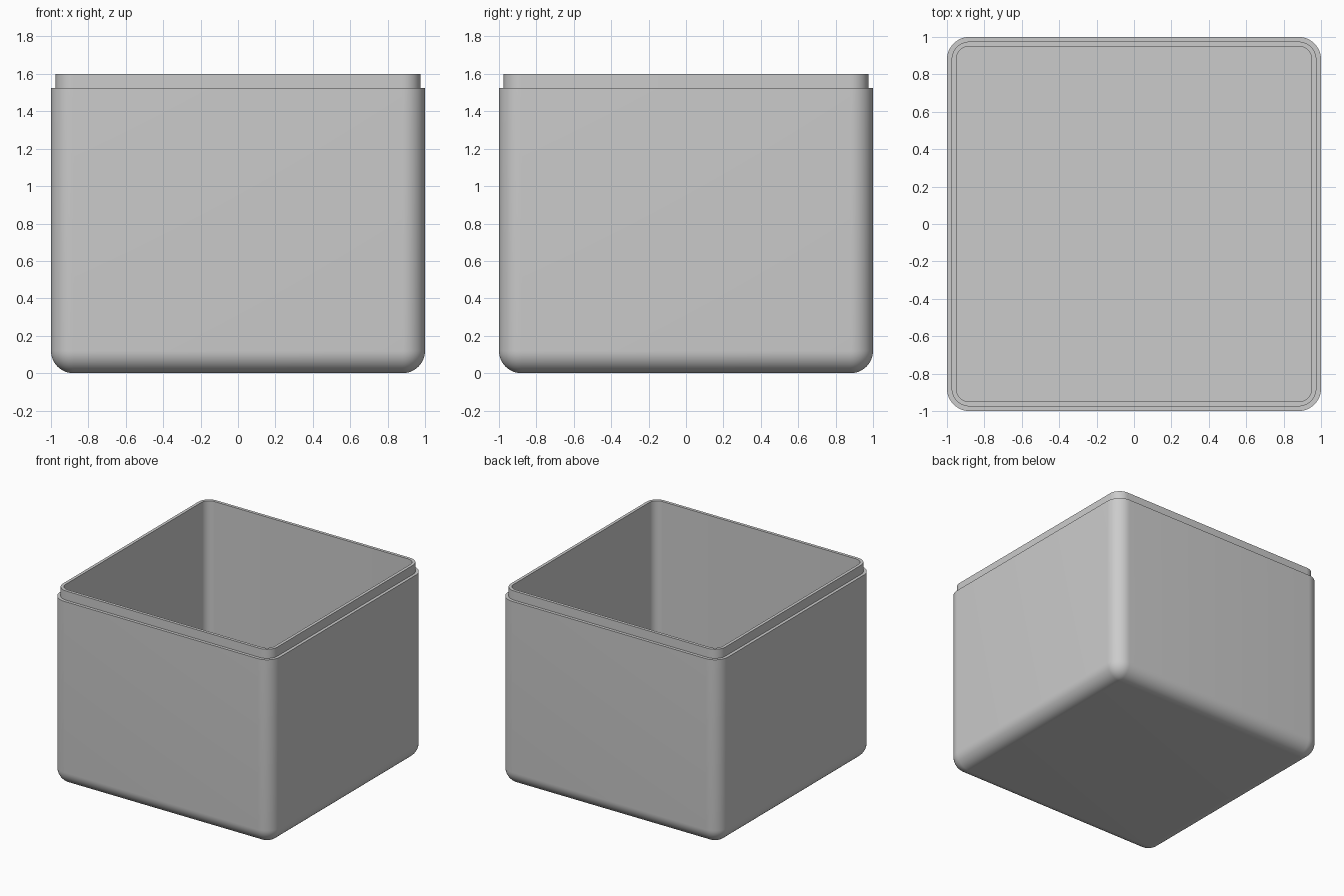
import bpy, bmesh, math

cube = bpy.data.objects.get("Cube")
if cube:
    bpy.data.objects.remove(cube, do_unlink=True)

HEIGHT, SHOULDER = 1.6, 1.525
OUTER, LIP, INNER = 1.0, 0.975, 0.95
FILLET, FLOOR = 0.12, 0.05
STEPS = 12

grey = bpy.data.materials.new("plain grey")
grey.use_nodes = True
colour = (0.6, 0.6, 0.6, 1)
grey.diffuse_color = colour
grey.node_tree.nodes["Principled BSDF"].inputs["Base Color"].default_value = colour


def ring(bm, half, radius, z):
    """Rounded square loop of vertices, counter-clockwise."""
    verts = []
    for corner in range(4):
        turn = corner * math.pi / 2
        cx = (half - radius) * math.copysign(1, math.cos(turn + math.pi / 4))
        cy = (half - radius) * math.copysign(1, math.sin(turn + math.pi / 4))
        for i in range(STEPS + 1):
            a = turn + i / STEPS * math.pi / 2
            verts.append(bm.verts.new((cx + radius * math.cos(a), cy + radius * math.sin(a), z)))
    return verts


# Section through the wall as (half width, corner radius, height):
# bottom fillet, shoulder, lip, then down the inside to the floor
section = []
for i in range(STEPS + 1):
    a = i / STEPS * math.pi / 2
    r = FILLET * math.sin(a)
    section.append((OUTER - FILLET + r, r, FILLET * (1 - math.cos(a))))
section.append((OUTER, FILLET, SHOULDER))
for half, z in ((LIP, SHOULDER), (LIP, HEIGHT), (INNER, HEIGHT), (INNER, FLOOR)):
    section.append((half, FILLET - (OUTER - half), z))

bm = bmesh.new()
rings = [ring(bm, *s) for s in section]
for low, high in zip(rings, rings[1:]):
    for i in range(len(low)):
        j = (i + 1) % len(low)
        bm.faces.new((low[i], low[j], high[j], high[i]))

# Underside and inside floor
bm.faces.new(rings[0][::-1])
bm.faces.new(rings[-1])
bmesh.ops.remove_doubles(bm, verts=bm.verts, dist=1e-5)
bmesh.ops.recalc_face_normals(bm, faces=bm.faces)

mesh = bpy.data.meshes.new("box_body")
bm.to_mesh(mesh)
bm.free()
mesh.materials.append(grey)
box = bpy.data.objects.new("box_body", mesh)
bpy.context.collection.objects.link(box)

bpy.ops.object.select_all(action="DESELECT")
box.select_set(True)
bpy.context.view_layer.objects.active = box
bpy.ops.object.shade_smooth_by_angle(angle=math.radians(30))
